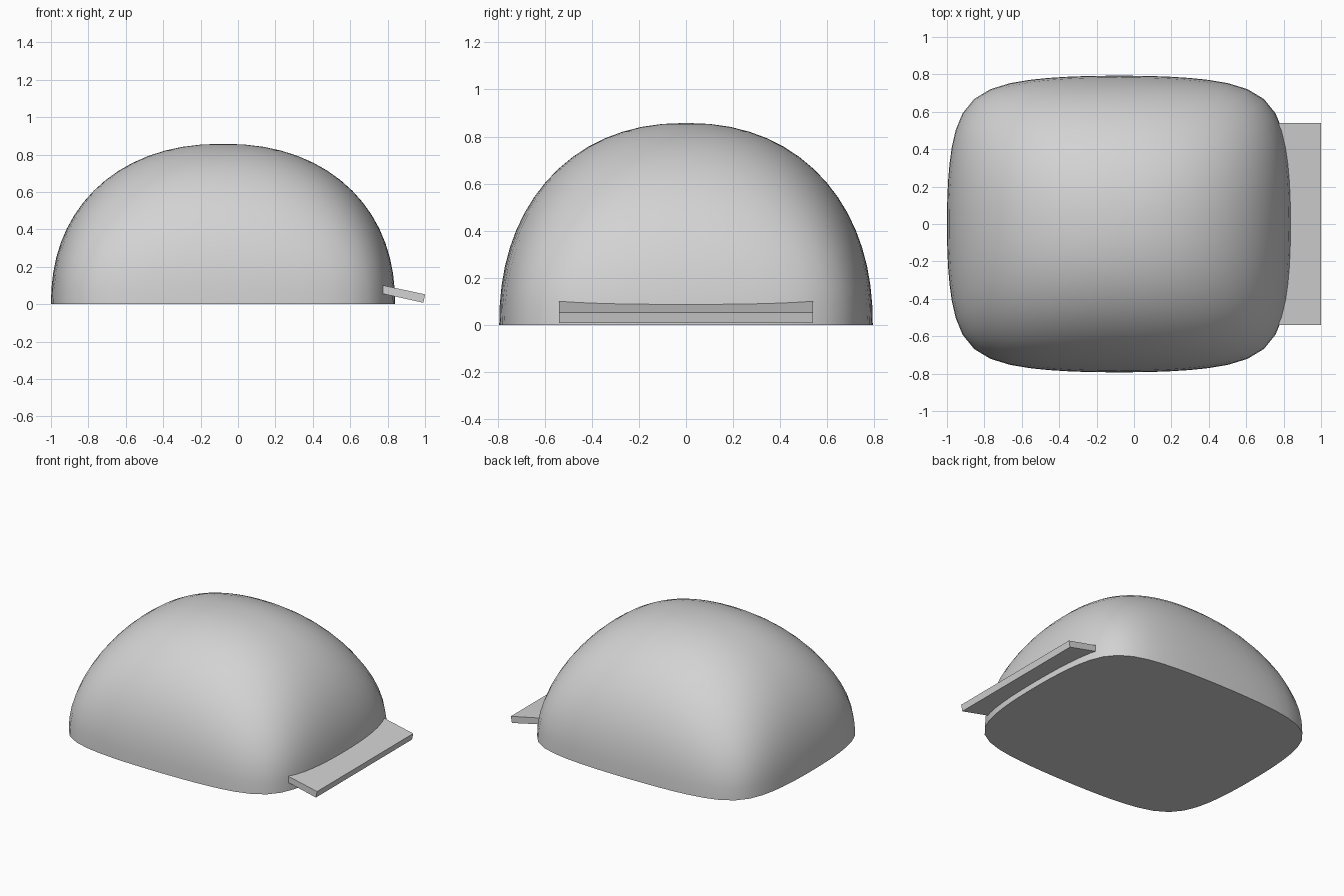
import bpy, bmesh, math

if "Cube" in bpy.data.objects:
    bpy.data.objects.remove(bpy.data.objects["Cube"])

grey = bpy.data.materials.new("light grey")
grey.diffuse_color = (0.65, 0.65, 0.65, 1)
grey.use_nodes = True
grey.node_tree.nodes["Principled BSDF"].inputs["Base Color"].default_value = grey.diffuse_color


def add_object(name, bm):
    bmesh.ops.recalc_face_normals(bm, faces=bm.faces)
    mesh = bpy.data.meshes.new(name)
    bm.to_mesh(mesh)
    bm.free()
    mesh.materials.append(grey)
    ob = bpy.data.objects.new(name, mesh)
    bpy.context.collection.objects.link(ob)
    return ob


# Domed shell: rounded-square plan at the base that gets rounder towards the top
SEG, RINGS = 64, 16
CX, RX, RY, H = -0.08, 0.92, 0.793, 0.858
POWER, SQUARE = 2.2, 0.79


def dome_radius(a, z):
    k = 1 - z ** POWER
    u, v = abs(math.cos(a)) ** POWER, abs(math.sin(a)) ** POWER
    b = u + v
    s = 2 * k / (b + math.sqrt(b * b - 4 * SQUARE * u * v * k))
    return s ** (1 / POWER)


bm = bmesh.new()
rings = []
for r in range(RINGS):
    z = math.sin(math.pi / 2 * r / RINGS)
    ring = []
    for s in range(SEG):
        a = 2 * math.pi * s / SEG
        d = dome_radius(a, z)
        ring.append(bm.verts.new((CX + RX * d * math.cos(a),
                                  RY * d * math.sin(a), H * z)))
    rings.append(ring)
top = bm.verts.new((CX, 0, H))
for s in range(SEG):
    n = (s + 1) % SEG
    for lo, hi in zip(rings, rings[1:]):
        bm.faces.new((lo[s], lo[n], hi[n], hi[s]))
    bm.faces.new((rings[-1][s], rings[-1][n], top))
bm.faces.new(rings[0][::-1])
dome = add_object("dome_shell", bm)
bpy.context.view_layer.objects.active = dome
dome.select_set(True)
bpy.ops.object.shade_smooth_by_angle(angle=math.radians(40))

# Sloping entry ramp: a slab profile extruded along y into the dome
profile = [(0.775, 0.101), (1.0, 0.053), (0.991, 0.008), (0.775, 0.056)]
bm = bmesh.new()
sides = [[bm.verts.new((x, y, z)) for x, z in profile] for y in (-0.54, 0.54)]
bm.faces.new(sides[0])
bm.faces.new(sides[1][::-1])
for i in range(4):
    j = (i + 1) % 4
    bm.faces.new((sides[0][i], sides[1][i], sides[1][j], sides[0][j]))
add_object("entry_ramp", bm)
